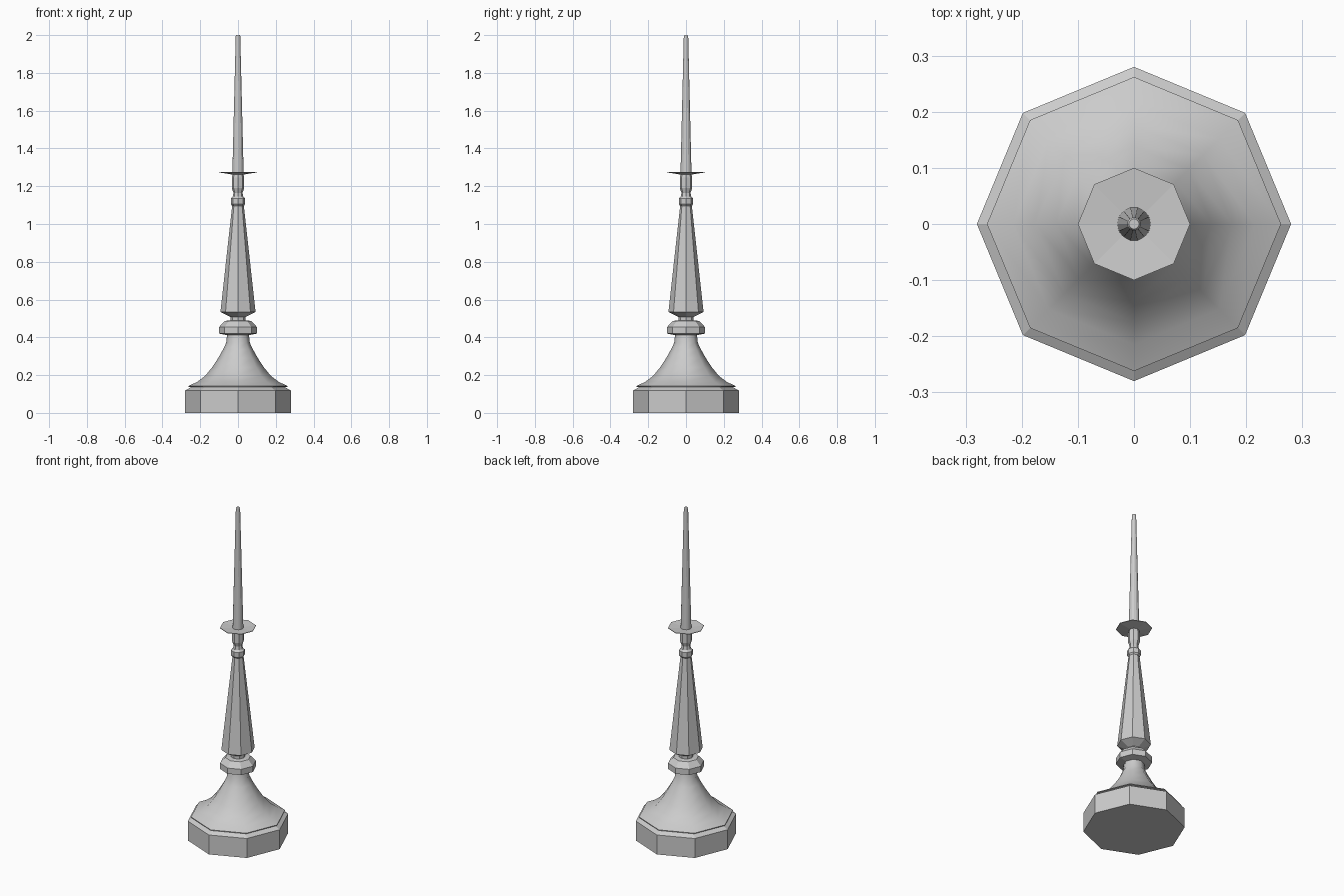
import bpy, bmesh, math

if "Cube" in bpy.data.objects:
    bpy.data.objects.remove(bpy.data.objects["Cube"])


def lathe(name, profile, sides=8, smooth=None):
    """Spin (radius, height) pairs around z into a closed solid."""
    bm = bmesh.new()
    rings = []
    for r, z in profile:
        rings.append([bm.verts.new((r * math.cos(2 * math.pi * i / sides),
                                    r * math.sin(2 * math.pi * i / sides), z))
                      for i in range(sides)])
    for a, b in zip(rings, rings[1:]):
        for i in range(sides):
            j = (i + 1) % sides
            bm.faces.new((a[i], a[j], b[j], b[i]))
    bm.faces.new(rings[0][::-1])
    bm.faces.new(rings[-1])
    mesh = bpy.data.meshes.new(name)
    bm.to_mesh(mesh)
    bm.free()
    ob = bpy.data.objects.new(name, mesh)
    bpy.context.collection.objects.link(ob)
    if smooth:
        bpy.ops.object.select_all(action='DESELECT')
        ob.select_set(True)
        bpy.context.view_layer.objects.active = ob
        bpy.ops.object.shade_smooth_by_angle(angle=math.radians(smooth))
    return ob


# Octagonal plinth with a recessed step under the foot
lathe("plinth", [(0.28, 0), (0.28, 0.118), (0.245, 0.138)])

# Flared bell-shaped foot
lathe("flared_foot", [(0.262, 0.138), (0.262, 0.142), (0.215, 0.165), (0.175, 0.195),
                      (0.138, 0.24), (0.105, 0.29), (0.08, 0.335), (0.063, 0.37),
                      (0.057, 0.42)], smooth=50)

# Collar and the narrow neck above it
lathe("collar", [(0.06, 0.412), (0.1, 0.42), (0.1, 0.455), (0.07, 0.487), (0.04, 0.49)])
lathe("neck", [(0.04, 0.48), (0.04, 0.52)])

# Tapered octagonal shaft
lathe("shaft", [(0.035, 0.505), (0.093, 0.535), (0.03, 1.105)])

# Ring, throat and cup under the drip tray
lathe("upper_ring", [(0.03, 1.095), (0.038, 1.105), (0.038, 1.135), (0.028, 1.145)])
lathe("throat", [(0.028, 1.14), (0.024, 1.165), (0.033, 1.19), (0.033, 1.245),
                 (0.028, 1.268)])

# Thin drip tray
lathe("drip_tray", [(0.03, 1.262), (0.1, 1.273), (0.1, 1.276), (0.03, 1.27)])

# Long tapered candle
lathe("candle", [(0.03, 1.265), (0.012, 1.994), (0.009, 2.0)], sides=14)
